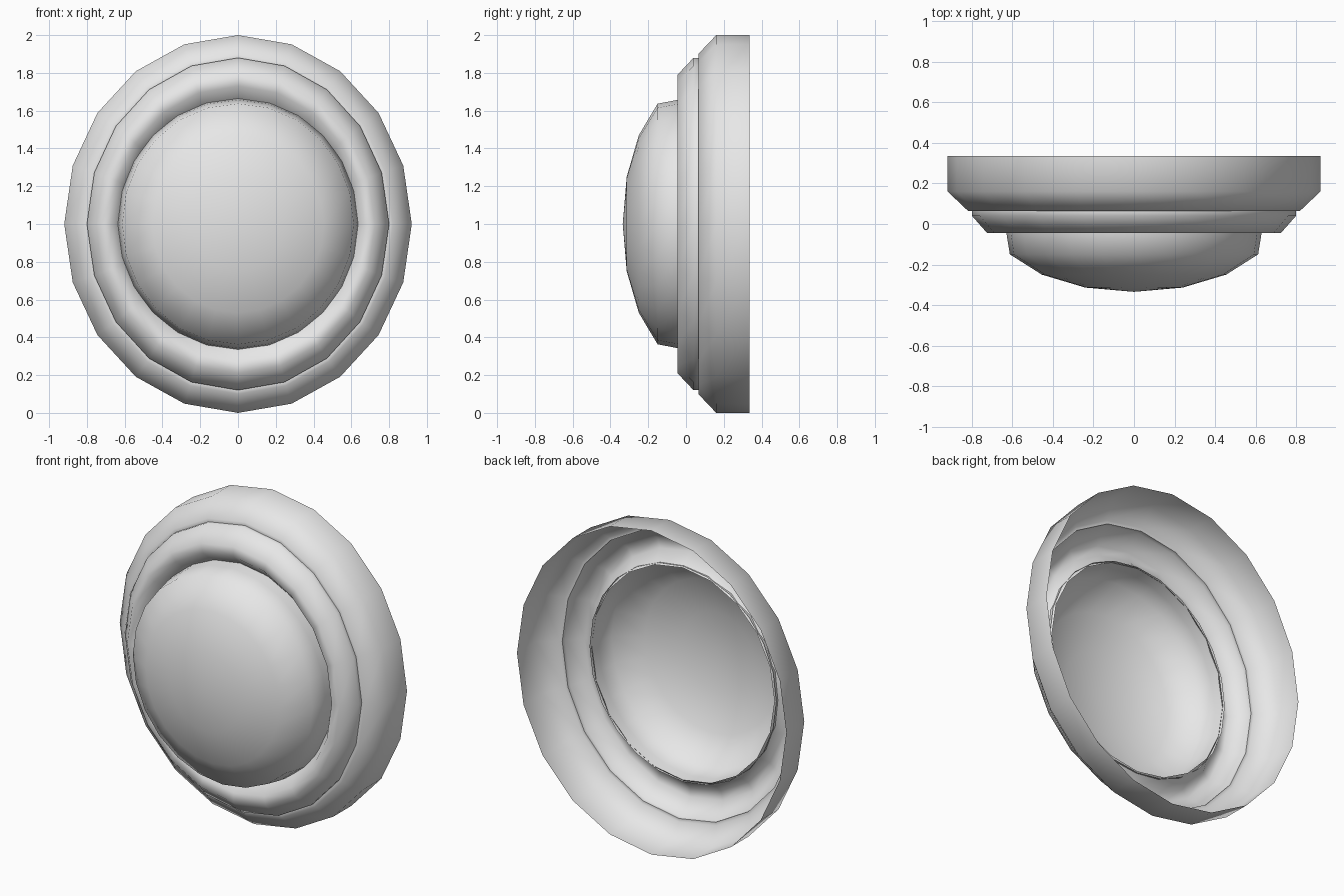
import bpy, bmesh, math

cube = bpy.data.objects.get("Cube")
if cube:
    bpy.data.objects.remove(cube, do_unlink=True)

CENTRE_Z = 1.0

grey = bpy.data.materials.new("plain_grey")
grey.use_nodes = True
colour = (0.8, 0.8, 0.8, 1.0)
grey.diffuse_color = colour
bsdf = next(n for n in grey.node_tree.nodes if n.type == 'BSDF_PRINCIPLED')
bsdf.inputs["Base Color"].default_value = colour


def oval_shell(name, profile, sides):
    """Sweep (x radius, z radius, y) stations, inner to outer, around the y axis."""
    bm = bmesh.new()
    loops = []
    for rx, rz, y in profile:
        if rx == 0:
            loops.append([bm.verts.new((0, y, CENTRE_Z))] * sides)
            continue
        angles = [2 * math.pi * i / sides for i in range(sides)]
        loops.append([bm.verts.new((rx * math.cos(a), y, CENTRE_Z + rz * math.sin(a)))
                      for a in angles])
    for inner, outer in zip(loops, loops[1:]):
        for i in range(sides):
            j = (i + 1) % sides
            corners = [inner[i], outer[i], outer[j]]
            if inner[i] is not inner[j]:
                corners.append(inner[j])
            bm.faces.new(corners).smooth = True
    mesh = bpy.data.meshes.new(name)
    bm.to_mesh(mesh)
    bm.free()
    mesh.materials.append(grey)
    obj = bpy.data.objects.new(name, mesh)
    bpy.context.collection.objects.link(obj)
    return obj


# Domed lens with a short side wall
oval_shell("dome_lens", [
    (0, 0, -0.335),
    (0.24, 0.25, -0.314),
    (0.455, 0.47, -0.25),
    (0.613, 0.637, -0.15),
    (0.630, 0.657, -0.045),
    (0.638, 0.665, 0.03),
], 24)

# Raised ring around the lens, sloping back towards it
oval_shell("inner_ring", [
    (0.625, 0.655, 0.03),
    (0.67, 0.73, -0.043),
    (0.725, 0.79, -0.045),
    (0.80, 0.88, 0.04),
    (0.80, 0.88, 0.065),
], 20)

# Outer housing, open at the back
oval_shell("outer_housing", [
    (0.80, 0.88, 0.065),
    (0.82, 0.90, 0.065),
    (0.92, 1.0, 0.16),
    (0.92, 1.0, 0.335),
], 20)
